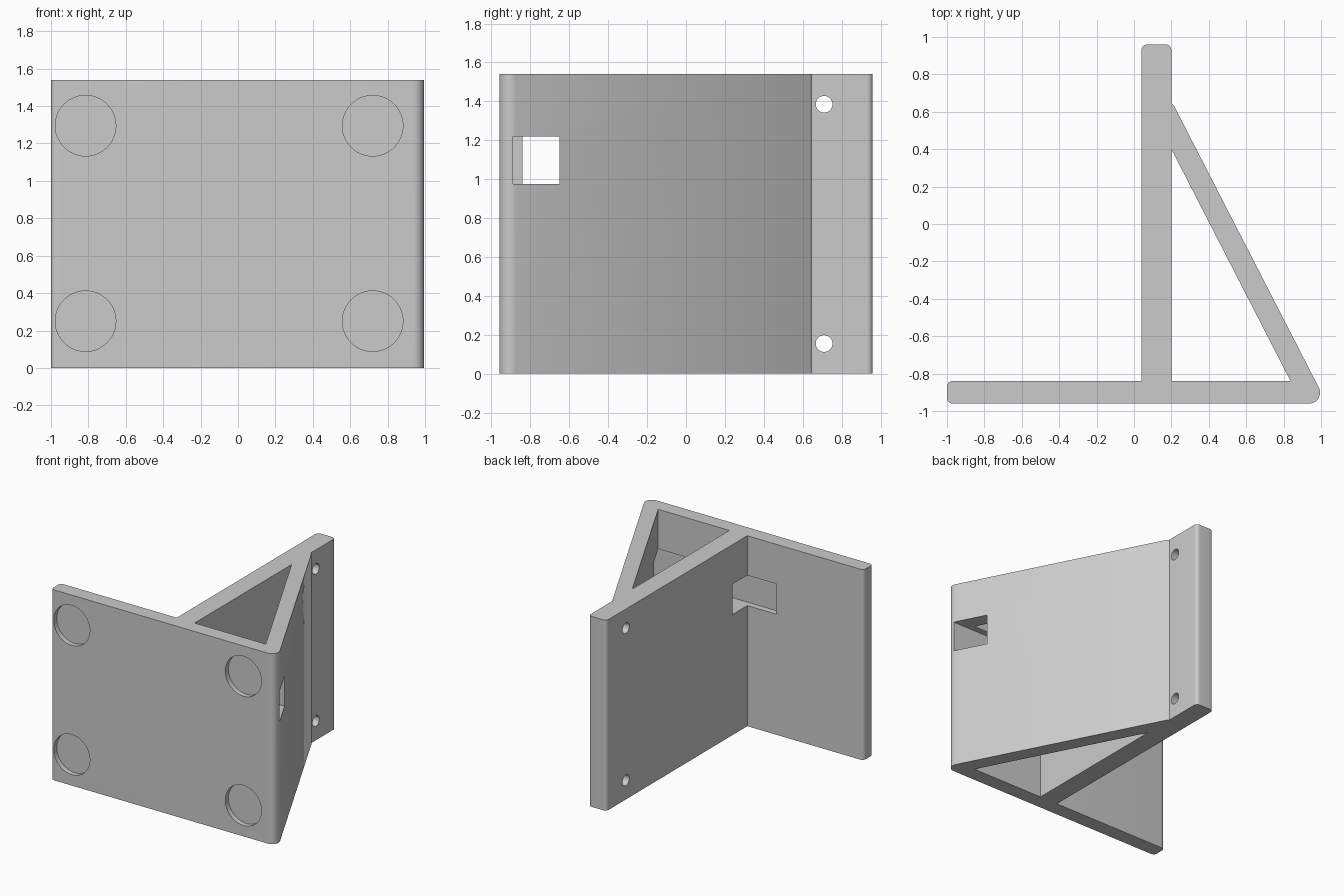
import bpy, bmesh, math
from mathutils import Vector

if "Cube" in bpy.data.objects:
    bpy.data.objects.remove(bpy.data.objects["Cube"], do_unlink=True)

HEIGHT = 1.54

grey = bpy.data.materials.new("plain grey")
grey.use_nodes = True
colour = (0.6, 0.6, 0.6, 1)
grey.diffuse_color = colour
grey.node_tree.nodes["Principled BSDF"].inputs["Base Color"].default_value = colour


def rounded(corners, steps=8):
    """Outline from (x, y, radius) corners, each filleted with an arc."""
    points = []
    for i, (x, y, r) in enumerate(corners):
        p = Vector((x, y))
        if r == 0:
            points.append(p)
            continue
        a = (Vector(corners[i - 1][:2]) - p).normalized()
        b = (Vector(corners[(i + 1) % len(corners)][:2]) - p).normalized()
        half = a.angle(b) / 2
        centre = p + (a + b).normalized() * (r / math.sin(half))
        start = p + a * (r / math.tan(half)) - centre
        sweep = math.pi - 2 * half
        for s in range(steps + 1):
            t = sweep * s / steps
            # corners run anticlockwise, so each arc turns anticlockwise too
            points.append(centre + Vector((start.x * math.cos(t) - start.y * math.sin(t),
                                           start.x * math.sin(t) + start.y * math.cos(t))))
    return points


def prism(name, outline, z0, z1):
    bm = bmesh.new()
    face = bm.faces.new([bm.verts.new((p[0], p[1], z0)) for p in outline])
    top = bmesh.ops.extrude_face_region(bm, geom=[face], use_keep_orig=True)["geom"]
    bmesh.ops.translate(bm, vec=(0, 0, z1 - z0),
                        verts=[v for v in top if isinstance(v, bmesh.types.BMVert)])
    bmesh.ops.recalc_face_normals(bm, faces=bm.faces)
    mesh = bpy.data.meshes.new(name)
    bm.to_mesh(mesh)
    bm.free()
    obj = bpy.data.objects.new(name, mesh)
    bpy.context.collection.objects.link(obj)
    mesh.materials.append(grey)
    return obj


def cylinder(name, radius, depth, location, rotation):
    bpy.ops.mesh.primitive_cylinder_add(vertices=48, radius=radius, depth=depth,
                                        location=location, rotation=rotation)
    obj = bpy.context.object
    obj.name = name
    obj.data.materials.append(grey)
    return obj


def cut(body, cutter):
    cutter.hide_render = True
    mod = body.modifiers.new("cut", 'BOOLEAN')
    mod.operation = 'DIFFERENCE'
    mod.solver = 'EXACT'
    mod.object = cutter
    bpy.context.view_layer.objects.active = body
    bpy.ops.object.modifier_apply(modifier=mod.name)
    bpy.data.objects.remove(cutter, do_unlink=True)


# Front plate, upright web and diagonal brace in one profile
bracket = prism("bracket", rounded([
    (-1, -0.96, 0.03), (1.032, -0.96, 0.058), (0.213, 0.634, 0), (0.2, 0.645, 0),
    (0.2, 0.96, 0.03), (0.04, 0.96, 0.03), (0.04, -0.84, 0), (-1, -0.84, 0.03),
]), 0, HEIGHT)

# Triangular opening behind the brace
cut(bracket, prism("opening", [(0.2, -0.84), (0.837, -0.84), (0.2, 0.4)], -0.1, HEIGHT + 0.1))

# Square slot running through the brace and web, and into the front plate
cut(bracket, prism("slot", [(-0.22, -0.89), (1.2, -0.89), (1.2, -0.65), (-0.22, -0.65)],
                   0.975, 1.22))

# Screw holes near the free edge of the web
for z in (0.155, 1.385):
    cut(bracket, cylinder("screw_hole", 0.043, 0.4, (0.12, 0.71, z), (0, math.pi / 2, 0)))

# Shallow round recesses in the front face
for x in (-0.815, 0.72):
    for z in (0.25, 1.295):
        cut(bracket, cylinder("recess", 0.162, 0.08, (x, -0.96, z), (math.pi / 2, 0, 0)))

bpy.ops.object.select_all(action='DESELECT')
bracket.select_set(True)
bpy.context.view_layer.objects.active = bracket
bpy.ops.object.shade_smooth_by_angle(angle=math.radians(30))
